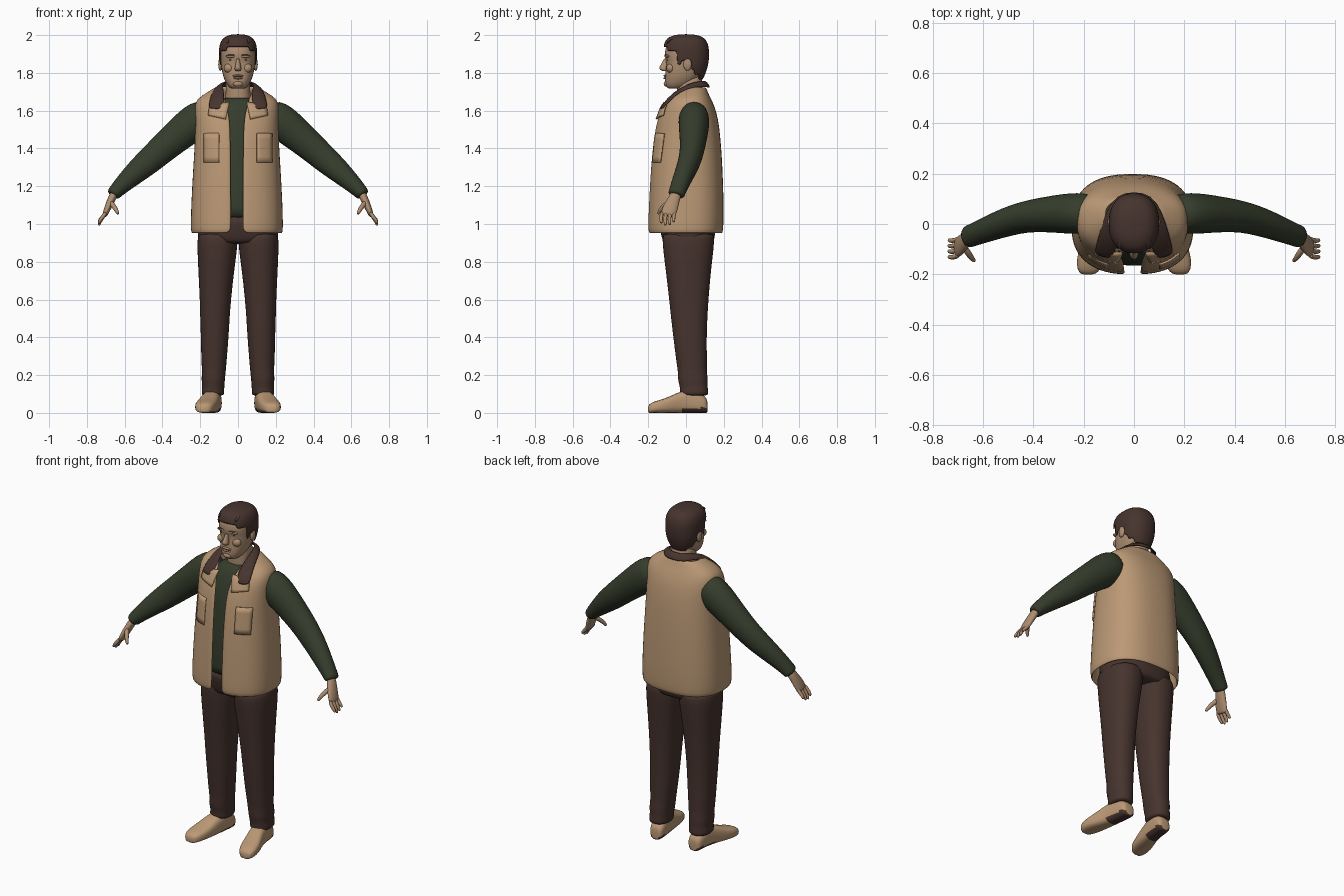
import bpy, bmesh, math
from mathutils import Vector as V3


def material(name, rgb):
    m = bpy.data.materials.new(name)
    m.diffuse_color = (*rgb, 1)
    return m


TAN = material("tan_cloth", (0.50, 0.32, 0.18))
SKIN = material("skin", (0.42, 0.27, 0.165))
BROWN = material("dark_brown", (0.062, 0.034, 0.027))
GREEN = material("dark_green", (0.036, 0.046, 0.025))


def finish(name, bm, mat, mirror=False, thick=0, sub=1, recalc=True):
    if recalc:
        bmesh.ops.recalc_face_normals(bm, faces=bm.faces)
    me = bpy.data.meshes.new(name)
    bm.to_mesh(me)
    bm.free()
    ob = bpy.data.objects.new(name, me)
    bpy.context.collection.objects.link(ob)
    me.materials.append(mat)
    bpy.ops.object.select_all(action='DESELECT')
    ob.select_set(True)
    bpy.context.view_layer.objects.active = ob
    bpy.ops.object.shade_smooth_by_angle(angle=math.radians(55))
    if mirror:
        ob.modifiers.new("mirror", 'MIRROR')
    if thick:
        s = ob.modifiers.new("thickness", 'SOLIDIFY')
        s.thickness, s.offset = thick, 0
    if sub:
        s = ob.modifiers.new("smooth", 'SUBSURF')
        s.levels = s.render_levels = sub
    return ob


def ring(z, hw, yf, yb, cx=0):
    """Horizontal ring: half width, front y and back y."""
    return V3((cx, (yf + yb) / 2, z)), V3((hw, 0, 0)), V3((0, (yb - yf) / 2, 0))


def spow(v, p):
    return math.copysign(abs(v) ** p, v)


def loft(rings, n=24, e=2.3, gaps=None, caps=True):
    """Skin superellipse rings; gaps gives the front opening half width per ring."""
    bm = bmesh.new()
    rows = []
    for i, (c, u, v) in enumerate(rings):
        if gaps:
            t0 = math.asin((gaps[i] / u.length) ** (e / 2))
            ts = [t0 + (2 * math.pi - 2 * t0) * k / n for k in range(n + 1)]
        else:
            ts = [2 * math.pi * k / n for k in range(n)]
        rows.append([bm.verts.new(c + u * spow(math.sin(t), 2 / e) - v * spow(math.cos(t), 2 / e)) for t in ts])
    m = len(rows[0])
    for a, b in zip(rows, rows[1:]):
        for k in range(m - 1 if gaps else m):
            bm.faces.new((a[k], a[(k + 1) % m], b[(k + 1) % m], b[k]))
    if caps and not gaps:
        bm.faces.new(rows[0])
        bm.faces.new(rows[-1])
    return bm


def tube(pts, n=14):
    """Tube along (x, y, z, radius towards y, other radius)."""
    ps = [V3(p[:3]) for p in pts]
    rings = []
    for i, p in enumerate(pts):
        t = (ps[min(i + 1, len(ps) - 1)] - ps[max(i - 1, 0)]).normalized()
        u = (V3((0, 1, 0)) - t * t.y).normalized()
        rings.append((ps[i], u * p[3], t.cross(u) * p[4]))
    return loft(rings, n, 2)


def blob(name, loc, size, mat, mirror=False):
    bm = bmesh.new()
    bmesh.ops.create_uvsphere(bm, u_segments=14, v_segments=8, radius=1)
    for v in bm.verts:
        v.co = V3(loc) + V3(a * b for a, b in zip(v.co, size))
    return finish(name, bm, mat, mirror, sub=0)


# Vest, open down the front
VEST = [(.95, .238, -.195, .19), (1.0, .239, -.197, .193), (1.1, .237, -.193, .195), (1.3, .226, -.183, .188),
        (1.45, .216, -.168, .178), (1.55, .216, -.15, .166), (1.62, .219, -.122, .147),
        (1.66, .208, -.09, .127), (1.69, .157, -.06, .112), (1.725, .105, -.035, .1)]
GAPS = [.03, .03, .03, .031, .033, .036, .05, .062, .075, .085]
VE = 2.5
finish("vest", loft([ring(*r, -.006) for r in VEST], 32, VE, GAPS), TAN, thick=.012)


def vest_front(x, z):
    for a, b in zip(VEST, VEST[1:]):
        if a[0] <= z <= b[0]:
            f = (z - a[0]) / (b[0] - a[0])
            hw, yf, yb = (a[i] + (b[i] - a[i]) * f for i in (1, 2, 3))
            return (yf + yb) / 2 - (yb - yf) / 2 * (1 - min(1, x / hw) ** VE) ** (1 / VE)


def strip(rows):
    bm = bmesh.new()
    vs = [[bm.verts.new(p) for p in r] for r in rows]
    for a, b in zip(vs, vs[1:]):
        for k in range(len(a) - 1):
            bm.faces.new((a[k], a[k + 1], b[k + 1], b[k]))
    return bm


def patch(name, corners, off, n=5):
    """Plate following the vest front between four (x, z) corners."""
    a, b, c, d = [V3((x, 0, z)) for x, z in corners]
    rows = []
    for i in range(n + 1):
        l, r = a.lerp(d, i / n), b.lerp(c, i / n)
        pts = [l.lerp(r, k / n) for k in range(n + 1)]
        rows.append([(p.x, vest_front(p.x, p.z) - off, p.z) for p in pts])
    finish(name, strip(rows), TAN, True, thick=.008, sub=0)


patch("chest_pocket", [(.10, 1.48), (.18, 1.48), (.18, 1.325), (.10, 1.325)], .008)
patch("lapel", [(.045, 1.645), (.15, 1.63), (.158, 1.575), (.065, 1.555)], .012)

# Collar: inner edge by the neck, outer edge folded over the shoulders
inner = [(0, .098, 1.757), (.05, .088, 1.757), (.078, .04, 1.75), (.08, -.03, 1.722), (.066, -.10, 1.665), (.088, -.143, 1.60)]
outer = [(0, .13, 1.722), (.07, .118, 1.722), (.112, .05, 1.73), (.138, -.03, 1.702), (.152, -.085, 1.655), (.16, -.122, 1.608)]
mid = [tuple((V3(a) + V3(b)) / 2 + V3((0, 0, .006))) for a, b in zip(inner, outer)]
finish("collar", strip([inner, mid, outer]), BROWN, True, thick=.01)

# Sweater body and sleeves
finish("sweater_body", loft([ring(*r) for r in [
    (1.03, .19, -.165, .15), (1.05, .195, -.17, .155), (1.3, .19, -.158, .155), (1.5, .185, -.135, .145),
    (1.6, .16, -.105, .12), (1.65, .10, -.08, .1), (1.672, .072, -.062, .09)]]), GREEN)
finish("sleeve", tube([
    (.15, .045, 1.59, .07, .08), (.2, .042, 1.56, .082, .096), (.25, .042, 1.525, .083, .096),
    (.31, .04, 1.475, .076, .088), (.40, .034, 1.398, .066, .078), (.47, .02, 1.335, .061, .072),
    (.54, -.004, 1.275, .055, .062), (.60, -.028, 1.22, .049, .05), (.645, -.045, 1.175, .045, .04),
    (.658, -.05, 1.16, .046, .038), (.665, -.053, 1.15, .038, .03)], 18), GREEN, True)

# Hands
finish("palm", tube([(.648, -.046, 1.175, .028, .022), (.668, -.062, 1.135, .032, .022),
                     (.688, -.082, 1.09, .041, .019), (.702, -.093, 1.055, .042, .015),
                     (.707, -.096, 1.04, .036, .011)]), SKIN, True)
for i, drop in enumerate((.012, 0, .003, .018)):
    y = -.126 + .022 * i
    finish("finger_%d" % (i + 1), tube([
        (.698, y, 1.065, .011, .012), (.717, y - .006, 1.035, .0105, .011),
        (.731, y - .006, 1.012 + drop * .7, .010, .010), (.738, y - .004, .99 + drop, .007, .007)], 8), SKIN, True)
finish("thumb", tube([(.678, -.088, 1.12, .014, .016), (.658, -.118, 1.095, .013, .014),
                      (.643, -.14, 1.072, .011, .012), (.633, -.148, 1.05, .007, .007)], 8), SKIN, True)

# Trousers
finish("trouser_hips", loft([ring(*r) for r in [
    (.895, .19, -.11, .135), (.91, .211, -.124, .15), (.95, .216, -.135, .156),
    (1.0, .212, -.145, .156), (1.06, .185, -.155, .145)]]), BROWN)
LEG = [(.09, .08, .186, -.02, .112), (.10, .072, .194, -.034, .119), (.125, .073, .192, -.032, .117),
       (.15, .07, .19, -.036, .114), (.18, .069, .195, -.045, .117), (.22, .064, .19, -.043, .11),
       (.27, .06, .195, -.052, .112), (.4, .049, .197, -.068, .11), (.5, .044, .201, -.08, .114),
       (.6, .036, .203, -.09, .12), (.75, .02, .211, -.108, .133), (.86, .004, .216, -.122, .147),
       (.93, 0, .216, -.128, .152), (.96, .01, .205, -.12, .145)]
finish("trouser_leg", loft([ring(z, (b - a) / 2, yf, yb, (a + b) / 2) for z, a, b, yf, yb in LEG], 20), BROWN, True)

# Shoes, toes turned out, with a dark heel
SHOE = [(.114, .127, .026, .06), (.108, .127, .038, .08), (.08, .129, .045, .105), (.03, .134, .046, .125),
        (-.02, .142, .048, .118), (-.07, .155, .053, .095), (-.12, .168, .057, .073),
        (-.165, .177, .052, .062), (-.19, .181, .04, .05), (-.202, .183, .024, .036)]
shoe = finish("shoe", loft([(V3((x, y, h / 2)), V3((w, 0, 0)), V3((0, 0, h / 2))) for y, x, w, h in SHOE], 24, 2.8),
              TAN, True)
shoe.data.materials.append(BROWN)
for p in shoe.data.polygons:
    if p.center.z < .025 and p.center.y > -.01:
        p.material_index = 1

# Neck and head
finish("neck", loft([ring(*r) for r in [(1.6, .074, -.05, .09), (1.68, .066, -.046, .09),
                                        (1.74, .064, -.05, .088), (1.8, .06, -.04, .085)]]), SKIN)
HEAD = [(1.716, .03, -.09, -.03), (1.722, .044, -.103, .0), (1.74, .06, -.112, .04), (1.77, .075, -.112, .068),
        (1.80, .084, -.109, .088), (1.84, .09, -.106, .1), (1.862, .091, -.105, .105), (1.885, .092, -.114, .108),
        (1.92, .092, -.112, .108), (1.95, .086, -.102, .1), (1.975, .068, -.075, .085), (1.988, .035, -.035, .05)]
finish("head", loft([ring(*r) for r in HEAD]), SKIN)
finish("nose", loft([ring(*r) for r in [(1.88, .009, -.118, -.09), (1.85, .012, -.129, -.09),
                                        (1.828, .019, -.146, -.09), (1.815, .019, -.14, -.09),
                                        (1.809, .012, -.122, -.09)]], 10, 2), SKIN)
blob("ear", (.094, .008, 1.845), (.011, .022, .034), SKIN, True)
blob("brow_ridge", (.036, -.099, 1.888), (.03, .015, .009), SKIN, True)
blob("cheek", (.048, -.082, 1.825), (.028, .022, .025), SKIN, True)
blob("upper_lip", (0, -.108, 1.785), (.03, .011, .006), SKIN)
blob("lower_lip", (0, -.108, 1.772), (.026, .012, .006), SKIN)
blob("chin", (0, -.1, 1.742), (.028, .018, .016), SKIN)
blob("mouth_line", (0, -.111, 1.7785), (.027, .005, .0015), BROWN)
blob("eye", (.036, -.093, 1.868), (.013, .009, .0035), BROWN, True)
blob("eyebrow", (.037, -.107, 1.894), (.022, .008, .003), BROWN, True)

# Hair cap, cut along the hairline
HAIR = [(1.765, .066, -.1, .086), (1.79, .083, -.11, .098), (1.815, .09, -.11, .107), (1.84, .095, -.11, .114),
        (1.865, .097, -.112, .118), (1.89, .098, -.116, .12), (1.915, .098, -.117, .12), (1.937, .097, -.116, .117),
        (1.96, .091, -.112, .111), (1.98, .079, -.1, .098), (1.994, .058, -.075, .073), (2.002, .028, -.035, .035)]
bm = loft([ring(*r) for r in HAIR], 32)
bm.faces.ensure_lookup_table()


def below_hairline(c):
    if c.y < -.085:
        return c.z < (1.942 if abs(c.x) < .055 else 1.92)
    if c.y < -.05:
        return c.z < 1.905
    if c.y < -.015:
        return c.z < 1.85
    if c.y < .035:
        return c.z < 1.875
    return c.z < 1.77 or (c.y < .06 and c.z < 1.80)


bad = [f for f in bm.faces if len(f.verts) > 4 and f.calc_center_median().z < 1.8
       or below_hairline(f.calc_center_median())]
bmesh.ops.delete(bm, geom=bad, context='FACES')
finish("hair", bm, BROWN, thick=.006)

# Combed locks on top of the hair
for i in range(5):
    x = -.05 + .025 * i
    top = 1.998 - 3.2 * x * x
    finish("hair_lock_%d" % (i + 1), tube([
        (x * 1.1, -.104, top - .035, .006, .009), (x * 1.05, -.075, top - .009, .008, .012),
        (x, -.02, top, .006, .012), (x, .04, top - .004, .006, .011), (x, .085, top - .025, .004, .006)], 8), BROWN)
